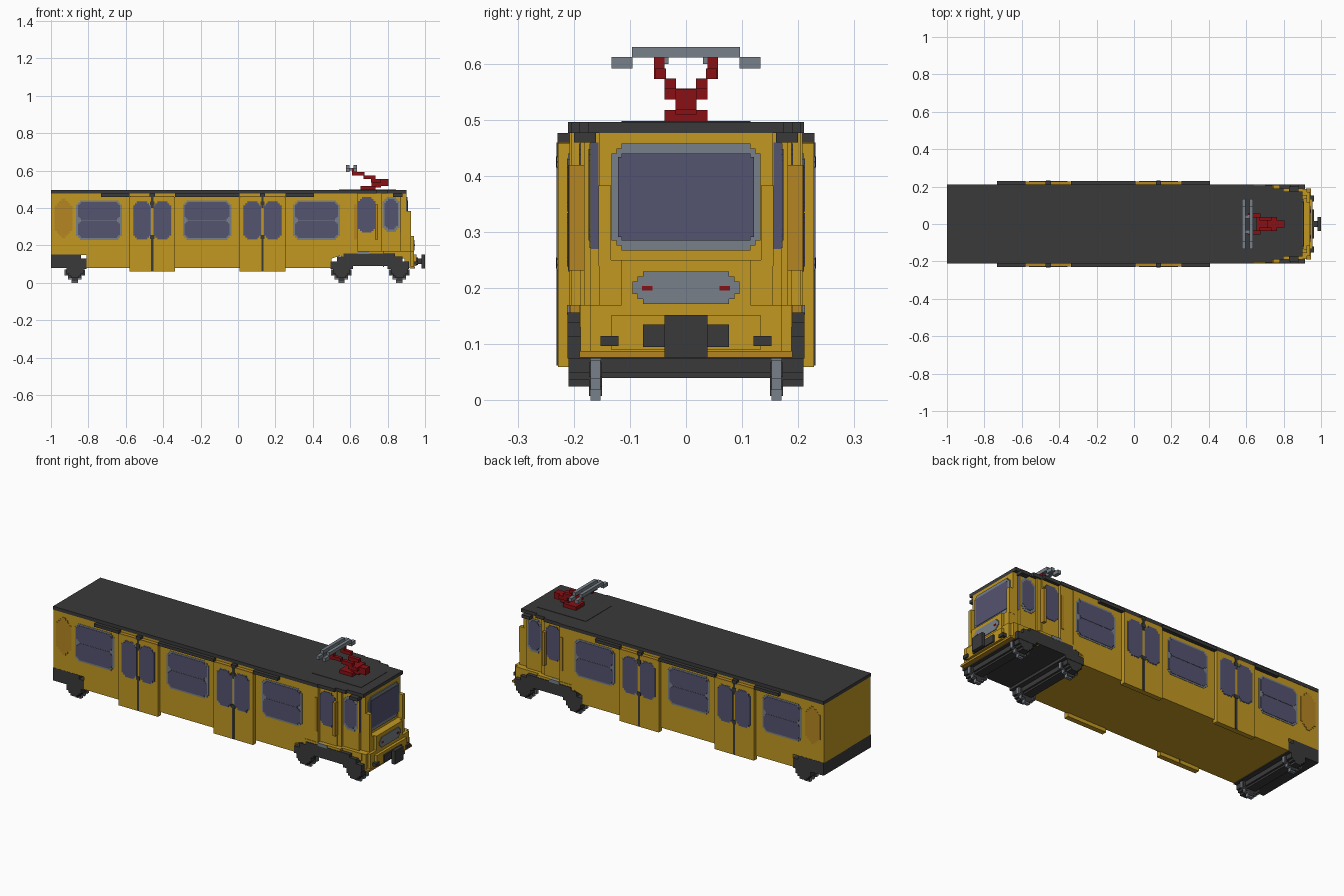
import bpy, bmesh
from mathutils import Vector


def material(name, r, g, b):
    m = bpy.data.materials.new(name)
    m.diffuse_color = [((c / 255 + 0.055) / 1.055) ** 2.4 for c in (r, g, b)] + [1]
    return m


YELLOW = material("yellow paint", 194, 153, 34)
ORANGE = material("orange paint", 181, 134, 34)
DARK = material("dark grey", 58, 58, 58)
GREY = material("light grey", 120, 128, 136)
GLASS = material("blue glass", 84, 83, 112)
RED = material("red metal", 138, 16, 20)


def prism(name, pts, axis, a, b, mat):
    """Extrude a 2D outline along an axis from a to b."""
    bm = bmesh.new()
    place = {'x': lambda p: (a, p[0], p[1]), 'y': lambda p: (p[0], a, p[1]),
             'z': lambda p: (p[0], p[1], a)}[axis]
    face = bm.faces.new([bm.verts.new(place(p)) for p in pts])
    ext = bmesh.ops.extrude_face_region(bm, geom=[face])
    move = Vector([(b - a) if axis == k else 0 for k in 'xyz'])
    bmesh.ops.translate(bm, vec=move, verts=[v for v in ext['geom'] if isinstance(v, bmesh.types.BMVert)])
    bmesh.ops.recalc_face_normals(bm, faces=bm.faces)
    me = bpy.data.meshes.new(name)
    bm.to_mesh(me)
    bm.free()
    me.materials.append(mat)
    ob = bpy.data.objects.new(name, me)
    bpy.context.collection.objects.link(ob)
    return ob


def box(name, x0, x1, y0, y1, z0, z1, mat):
    return prism(name, [(x0, y0), (x1, y0), (x1, y1), (x0, y1)], 'z', z0, z1, mat)


def stepped(u0, u1, v0, v1, step=0.01, n=2):
    """Rectangle outline whose corners are stair-stepped."""
    q = [(0, n * step)]
    for i in range(n):
        q += [((i + 1) * step, (n - i) * step), ((i + 1) * step, (n - i - 1) * step)]
    r = q[::-1]
    return ([(u0 + x, v0 + y) for x, y in q] + [(u1 - x, v0 + y) for x, y in r]
            + [(u1 - x, v1 - y) for x, y in q] + [(u0 + x, v1 - y) for x, y in r])


def side_plate(name, x0, x1, z0, z1, s, y, t, mat, step=0.01, n=2):
    prism(name, stepped(x0, x1, z0, z1, step, n), 'y', s * (y - 0.004), s * (y + t), mat)


# passenger body, cut away above the running gear
prism("body", [(-1, 0.15), (-0.81, 0.15), (-0.81, 0.08), (0.5, 0.08), (0.5, 0.13), (0.56, 0.15),
               (0.56, 0.477), (-1, 0.477)], 'y', -0.208, 0.208, YELLOW)

# roof narrowing in steps over the cab
half = [(-1, 0.21), (0.64, 0.21), (0.64, 0.205), (0.74, 0.205), (0.74, 0.19), (0.8, 0.19),
        (0.8, 0.175), (0.9, 0.175)]
prism("roof", half + [(x, -y) for x, y in half[::-1]], 'z', 0.477, 0.496, DARK)
box("roof_panel", 0.54, 0.845, -0.115, 0.115, 0.49, 0.498, DARK)

# cab upper body narrowing in steps, and wider lower body
for i, (x0, x1, h) in enumerate([(0.55, 0.64, 0.205), (0.64, 0.745, 0.188), (0.745, 0.77, 0.182),
                                 (0.77, 0.87, 0.17), (0.87, 0.9, 0.155)]):
    box(f"cab_upper_{i}", x0, x1, -h, h, 0.16, 0.477, YELLOW)
box("cab_skirt", 0.55, 0.775, -0.208, 0.208, 0.14, 0.17, YELLOW)
box("cab_skirt_front", 0.775, 0.9, -0.19, 0.19, 0.13, 0.17, YELLOW)

# nose: lower shell, sill, lamp panel and bumper panel
box("nose_lower", 0.89, 0.925, -0.188, 0.188, 0.08, 0.17, YELLOW)
box("nose_middle", 0.89, 0.925, -0.155, 0.155, 0.17, 0.25, YELLOW)
box("lamp_panel", 0.92, 0.94, -0.115, 0.115, 0.16, 0.25, YELLOW)
box("lamp_panel_base", 0.92, 0.94, -0.17, 0.17, 0.085, 0.17, YELLOW)
box("bumper_panel", 0.935, 0.955, -0.133, 0.133, 0.09, 0.152, YELLOW)
box("bumper_lip", 0.92, 0.945, -0.19, 0.19, 0.077, 0.088, ORANGE)
prism("lamp_plate", stepped(-0.095, 0.095, 0.172, 0.23, 0.009, 2), 'x', 0.935, 0.944, GREY)

# windscreen with grey frame
prism("windscreen_frame", stepped(-0.133, 0.133, 0.267, 0.458, 0.009, 2), 'x', 0.895, 0.906, GREY)
prism("windscreen", stepped(-0.121, 0.121, 0.285, 0.44, 0.006, 1), 'x', 0.9, 0.909, GLASS)

# coupler
box("coupler_base", 0.93, 0.963, -0.077, 0.077, 0.095, 0.135, DARK)
box("coupler_rod", 0.96, 0.985, -0.015, 0.015, 0.1, 0.13, DARK)
box("coupler_head", 0.98, 1.0, -0.038, 0.038, 0.077, 0.152, DARK)

for s, side in ((-1, "near"), (1, "far")):
    def both(name, x0, x1, y0, y1, z0, z1, mat):
        box(f"{name}_{side}", x0, x1, min(s * y0, s * y1), max(s * y0, s * y1), z0, z1, mat)

    # side windows with two panes each
    for i, (x0, x1) in enumerate([(-0.865, -0.62), (-0.295, -0.035), (0.295, 0.545)]):
        side_plate(f"window_frame_{i}_{side}", x0, x1, 0.23, 0.44, s, 0.208, 0.002, GREY)
        side_plate(f"window_lower_{i}_{side}", x0 + 0.01, x1 - 0.01, 0.239, 0.334, s, 0.208, 0.004, GLASS, 0.008)
        side_plate(f"window_upper_{i}_{side}", x0 + 0.01, x1 - 0.01, 0.337, 0.431, s, 0.208, 0.004, GLASS, 0.008)

    # double doors with orange top, panes and dark seam
    for i, c in enumerate((-0.459, 0.131)):
        both(f"door_{i}", c - 0.122, c + 0.122, 0.2, 0.228, 0.06, 0.458, YELLOW)
        for k in (-1, 1):
            a, b = sorted((c + k * 0.006, c + k * 0.103))
            side_plate(f"door_frame_{i}_{k}_{side}", a, b, 0.23, 0.437, s, 0.228, 0.001, GREY)
            side_plate(f"door_pane_{i}_{k}_{side}", a + 0.002, b - 0.002, 0.233, 0.434, s, 0.228, 0.003, GLASS, 0.01)
            a, b = sorted((c + k * 0.014, c + k * 0.118))
            both(f"door_top_{i}_{k}", a, b, 0.205, 0.228, 0.458, 0.464, ORANGE)
        both(f"door_seam_{i}", c - 0.006, c + 0.006, 0.2, 0.231, 0.062, 0.25, DARK)
        both(f"door_seam_top_{i}", c - 0.006, c + 0.006, 0.2, 0.231, 0.4, 0.46, DARK)
        for z in (0.235, 0.415):
            both(f"door_latch_{i}_{int(z * 1000)}", c - 0.012, c + 0.012, 0.22, 0.232, z, z + 0.02, DARK)

    # door rail under the roof edge
    for i, (x0, x1) in enumerate([(-0.733, -0.581), (-0.473, -0.445), (-0.337, 0.009),
                                  (0.117, 0.145), (0.253, 0.405)]):
        both(f"door_rail_{i}", x0, x1, 0.2, 0.229, 0.46, 0.477, DARK)

    # orange oval at the rear
    side_plate(f"rear_oval_{side}", -0.98, -0.886, 0.24, 0.45, s, 0.208, 0.003, ORANGE, 0.012, 3)

    # cab door pane, cab side window, handrails, steps
    side_plate(f"cab_door_pane_{side}", 0.642, 0.735, 0.268, 0.458, s, 0.188, 0.003, GLASS)
    side_plate(f"cab_window_frame_{side}", 0.773, 0.864, 0.272, 0.458, s, 0.17, 0.002, GREY)
    side_plate(f"cab_window_{side}", 0.782, 0.856, 0.285, 0.448, s, 0.17, 0.004, GLASS)
    both("front_window_strip", 0.86, 0.872, 0.156, 0.169, 0.27, 0.46, GLASS)
    both("handrail_rear", 0.62, 0.637, 0.19, 0.209, 0.232, 0.42, ORANGE)
    both("handrail_front", 0.732, 0.748, 0.175, 0.208, 0.232, 0.42, ORANGE)
    both("cab_step", 0.64, 0.7, 0.19, 0.212, 0.153, 0.17, GREY)
    both("skirt_end", 0.775, 0.78, 0.19, 0.207, 0.085, 0.17, ORANGE)
    both("mirror", 0.83, 0.88, 0.16, 0.2, 0.46, 0.478, DARK)

    # nose pillar, tail lamp and buffer
    both("nose_pillar", 0.89, 0.925, 0.134, 0.156, 0.24, 0.383, YELLOW)
    both("tail_lamp", 0.94, 0.946, 0.06, 0.078, 0.196, 0.204, RED)
    both("buffer", 0.93, 0.963, 0.12, 0.152, 0.097, 0.115, DARK)

    # wheels: grey tread with dark face
    for i, x in enumerate((-0.872, 0.553, 0.863)):
        prism(f"wheel_{i}_{side}", stepped(x - 0.055, x + 0.055, 0, 0.11, 0.019, 2), 'y', s * 0.152, s * 0.17, GREY)
        prism(f"wheel_face_{i}_{side}", stepped(x - 0.05, x + 0.05, 0.008, 0.102, 0.017, 2), 'y',
              s * 0.15, s * 0.173, DARK)
        prism(f"hub_{i}_{side}", stepped(x - 0.045, x + 0.045, 0.025, 0.105, 0.012, 2), 'y', s * 0.17, s * 0.209, DARK)

    # pantograph arms and bar ends
    both("collector_arm", 0.61, 0.632, 0.038, 0.057, 0.573, 0.611, RED)
    both("upper_arm", 0.625, 0.675, 0.036, 0.055, 0.573, 0.592, RED)
    both("middle_arm", 0.67, 0.735, 0.018, 0.038, 0.554, 0.574, RED)
    for i, x in enumerate((0.578, 0.617)):
        both(f"collector_end_{i}", x, x + 0.019, 0.095, 0.133, 0.592, 0.612, GREY)

# front bogie frame: stepped arch
for i, (x0, x1, z0, z1) in enumerate([(0.565, 0.84, 0.125, 0.157), (0.53, 0.88, 0.105, 0.14),
                                      (0.495, 0.615, 0.075, 0.115), (0.8, 0.915, 0.075, 0.115),
                                      (0.6, 0.82, 0.09, 0.13)]):
    box(f"front_bogie_{i}", x0, x1, -0.211, 0.211, z0, z1, DARK)

# rear bogie frame
box("rear_bogie", -1.0, -0.84, -0.209, 0.209, 0.08, 0.152, DARK)
box("rear_bogie_step", -0.85, -0.81, -0.209, 0.209, 0.075, 0.13, DARK)

# axle beams
for i, x in enumerate((-0.872, 0.553, 0.863)):
    prism(f"axle_beam_{i}", stepped(x - 0.035, x + 0.035, 0.04, 0.1, 0.01, 1), 'y', -0.19, 0.19, DARK)

# pantograph base, elbow and collector bars
box("pantograph_base", 0.655, 0.735, -0.038, 0.038, 0.494, 0.518, RED)
box("pantograph_lower_arm", 0.715, 0.765, -0.019, 0.019, 0.51, 0.54, RED)
box("pantograph_elbow", 0.72, 0.805, -0.019, 0.019, 0.518, 0.554, RED)
box("pantograph_fork", 0.71, 0.765, -0.038, 0.038, 0.536, 0.556, RED)
for i, x in enumerate((0.578, 0.617)):
    box(f"collector_bar_{i}", x, x + 0.019, -0.096, 0.096, 0.611, 0.63, GREY)
for y in (-0.05, 0.03):
    box(f"collector_link_{'near' if y < 0 else 'far'}", 0.585, 0.63, y, y + 0.019, 0.6, 0.615, GREY)
